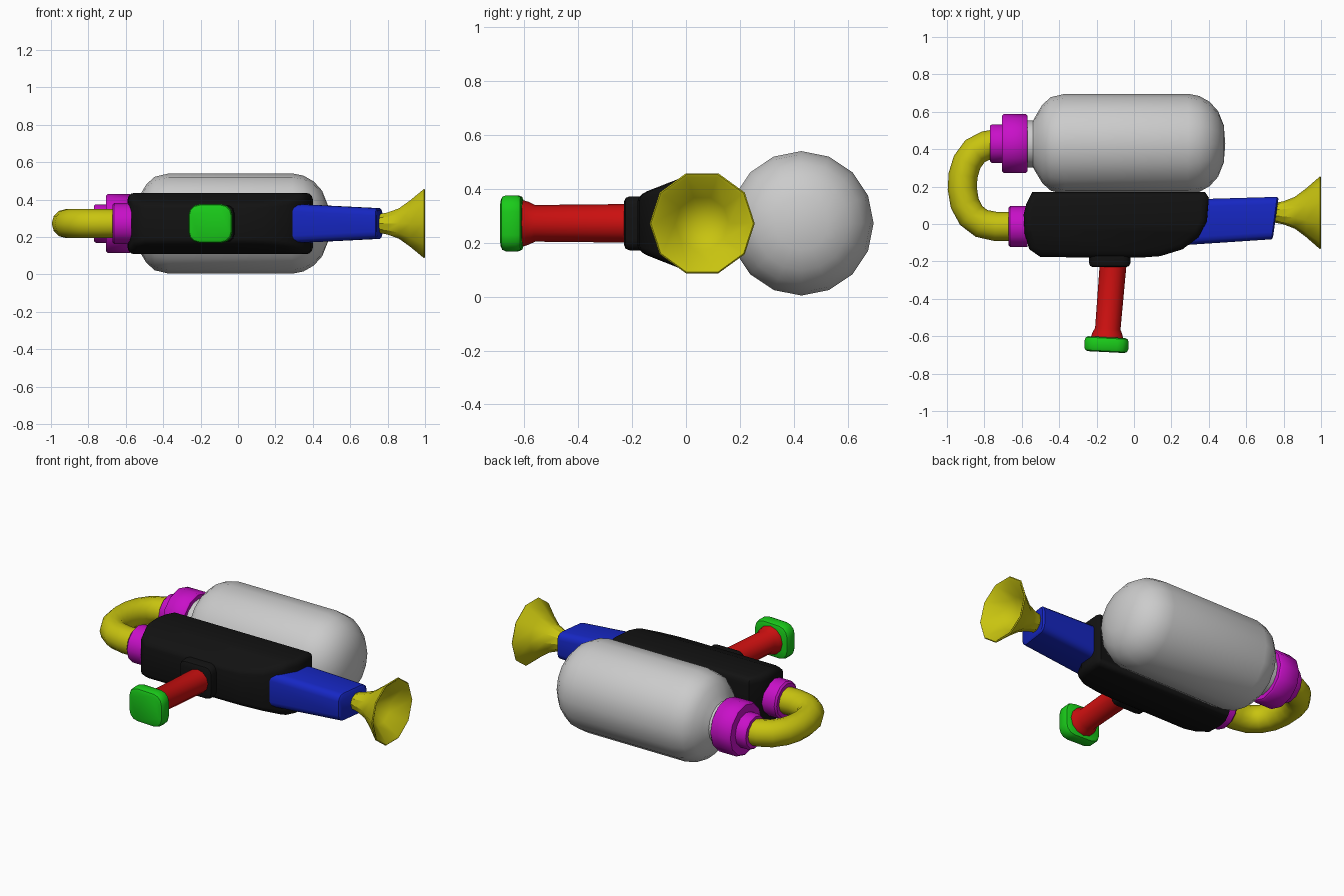
import bpy, bmesh, math
from mathutils import Vector, Matrix

if "Cube" in bpy.data.objects:
    bpy.data.objects.remove(bpy.data.objects["Cube"])

ZC = 0.272  # height of the common centre plane
COLORS = {
    "black": (0.006, 0.006, 0.006, 1), "red": (0.6, 0.005, 0.005, 1),
    "green": (0.01, 0.6, 0.01, 1), "blue": (0.008, 0.02, 0.55, 1),
    "yellow": (0.58, 0.55, 0.005, 1), "magenta": (0.58, 0.005, 0.58, 1)}
MATS = {}
for key, value in COLORS.items():
    MATS[key] = bpy.data.materials.new(key)
    MATS[key].diffuse_color = value


def finish(name, bm, color=None, angle=40):
    bmesh.ops.remove_doubles(bm, verts=bm.verts, dist=1e-5)
    bmesh.ops.recalc_face_normals(bm, faces=bm.faces)
    me = bpy.data.meshes.new(name)
    bm.to_mesh(me)
    bm.free()
    ob = bpy.data.objects.new(name, me)
    bpy.context.collection.objects.link(ob)
    if color:
        me.materials.append(MATS[color])
    bpy.ops.object.select_all(action='DESELECT')
    ob.select_set(True)
    bpy.context.view_layer.objects.active = ob
    bpy.ops.object.shade_smooth_by_angle(angle=math.radians(angle))
    return ob


def loft(name, rings, color=None, angle=40):
    """Skin a list of equal-sized point rings and close both ends."""
    bm = bmesh.new()
    rows = [[bm.verts.new(p) for p in ring] for ring in rings]
    n = len(rows[0])
    for a, b in zip(rows, rows[1:]):
        for i in range(n):
            j = (i + 1) % n
            bm.faces.new((a[i], a[j], b[j], b[i]))
    bm.faces.new(rows[0])
    bm.faces.new(rows[-1])
    bmesh.ops.dissolve_degenerate(bm, edges=bm.edges, dist=1e-5)
    return finish(name, bm, color, angle)


def ring(centre, axis, r, sides):
    axis = Vector(axis).normalized()
    up = Vector((0, 0, 1))
    side = axis.cross(up)
    return [Vector(centre) + r * (side * math.cos(t) + up * math.sin(t))
            for t in (2 * math.pi * i / sides for i in range(sides))]


def lathe(name, y, profile, sides, color=None, angle=40):
    """Turn (x, radius) points around a line parallel to x."""
    return loft(name, [ring((x, y, ZC), (1, 0, 0), max(r, 1e-6), sides)
                       for x, r in profile], color, angle)


def rounded_box(name, centre, size, color, bevel, tilt=0):
    bm = bmesh.new()
    bmesh.ops.create_cube(bm, size=1)
    bmesh.ops.scale(bm, vec=size, verts=bm.verts)
    # round the outline seen along y, then soften the rims
    along = [e for e in bm.edges if abs((e.verts[0].co - e.verts[1].co).y) > 1e-4]
    bmesh.ops.bevel(bm, geom=along, offset=bevel, segments=3, profile=0.5, affect='EDGES')
    rims = [e for e in bm.edges if abs((e.verts[0].co - e.verts[1].co).y) < 1e-4]
    bmesh.ops.bevel(bm, geom=rims, offset=0.02, segments=2, profile=0.5, affect='EDGES')
    bm.transform(Matrix.Translation(centre) @ Matrix.Rotation(tilt, 4, 'Z'))
    return finish(name, bm, color)


# Tank with domed end and neck
lathe("tank", 0.428, [(-0.60, 0.125), (-0.54, 0.125), (-0.52, 0.16), (-0.49, 0.21),
                      (-0.445, 0.25), (-0.37, 0.268), (0.29, 0.268), (0.35, 0.256),
                      (0.405, 0.225), (0.45, 0.175), (0.48, 0.10), (0.488, 0.0)], 16, angle=45)

# Hose couplings
lathe("tank_coupling", 0.43, [(-0.77, 0.095), (-0.76, 0.103), (-0.705, 0.103),
                              (-0.705, 0.15), (-0.695, 0.158), (-0.58, 0.158),
                              (-0.57, 0.15)], 12, "magenta")
lathe("body_coupling", -0.013, [(-0.672, 0.10), (-0.662, 0.11), (-0.57, 0.11)], 12, "magenta")

# Hose, bent around the back
path = [(-0.74, 0.428), (-0.79, 0.42), (-0.85, 0.39), (-0.893, 0.33), (-0.914, 0.26),
        (-0.918, 0.19), (-0.905, 0.11), (-0.87, 0.045), (-0.815, 0.003), (-0.74, -0.013),
        (-0.64, -0.013)]
hose = []
for i, p in enumerate(path):
    a, b = path[max(i - 1, 0)], path[min(i + 1, len(path) - 1)]
    hose.append(ring((p[0], p[1], ZC), (b[0] - a[0], b[1] - a[1], 0), 0.078, 12))
loft("hose", hose, "yellow", 60)

# Body: side outline extruded across z, rims rounded, lower part thinned
outline = [(-0.545, 0.17), (-0.575, 0.11), (-0.59, 0.05), (-0.585, -0.05), (-0.56, -0.135),
           (-0.50, -0.177), (0.03, -0.18), (0.14, -0.172), (0.26, -0.135), (0.345, -0.07),
           (0.39, 0.015), (0.40, 0.14), (0.38, 0.17)]
H = 0.164
bm = bmesh.new()
face = bm.faces.new([bm.verts.new((x, y, -H)) for x, y in outline])
top = bmesh.ops.extrude_face_region(bm, geom=[face])
bmesh.ops.translate(bm, vec=(0, 0, 2 * H),
                    verts=[v for v in top["geom"] if isinstance(v, bmesh.types.BMVert)])
rims = [e for e in bm.edges if abs(e.verts[0].co.z - e.verts[1].co.z) < 1e-4]
bmesh.ops.bevel(bm, geom=rims, offset=0.035, segments=3, profile=0.5, affect='EDGES')
bmesh.ops.bisect_plane(bm, geom=bm.verts[:] + bm.edges[:] + bm.faces[:],
                       plane_co=(0, -0.03, 0), plane_no=(0, 1, 0))
for v in bm.verts:
    t = min(max((-0.03 - v.co.y) / 0.15, 0), 1)
    v.co.z = ZC + v.co.z * (1 - 0.36 * t)
finish("body", bm, "black")
rounded_box("grip_mount", (-0.13, -0.17, ZC), (0.22, 0.12, 0.2), "black", 0.04)

# Grip and its end cap
grip = [((-0.108, -0.17), 0.072), ((-0.140, -0.56), 0.068),
        ((-0.142, -0.585), 0.08), ((-0.144, -0.62), 0.09)]
loft("grip", [ring((x, y, ZC), (-0.08, -1, 0), r, 12) for (x, y), r in grip], "red")
rounded_box("grip_cap", (-0.147, -0.645, ZC), (0.235, 0.08, 0.208), "green",
            0.06, math.radians(-3))

# Barrel: tapered rounded section, end slightly tilted


def barrel_ring(top_pt, bottom_pt, hz, c=0.04):
    t, b = Vector((*top_pt, ZC)), Vector((*bottom_pt, ZC))
    mid, half = (t + b) / 2, (t - b) / 2
    u, h = half.normalized(), half.length
    pts = []
    for q, (su, sz) in enumerate([(1, 1), (-1, 1), (-1, -1), (1, -1)]):
        for k in range(4):
            ang = q * math.pi / 2 + k * math.pi / 6
            pts.append(mid + u * (su * (h - c) + c * math.cos(ang))
                       + Vector((0, 0, sz * (hz - c) + c * math.sin(ang))))
    return pts


loft("barrel", [barrel_ring((0.25, 0.13), (0.22, -0.116), 0.108),
                barrel_ring((0.765, 0.145), (0.735, -0.082), 0.082),
                barrel_ring((0.772, 0.135), (0.743, -0.072), 0.072, 0.03)], "blue")

# Nozzle: flared horn, hollow inside
lathe("nozzle", 0.06, [(0.74, 0.05), (0.80, 0.062), (0.86, 0.085), (0.92, 0.13), (0.995, 0.195),
                       (1.0, 0.19), (0.995, 0.18), (0.92, 0.10), (0.83, 0.0)], 10, "yellow", 30)

for m in bpy.data.materials:
    if m.users and not m.is_grease_pencil:
        m.use_nodes = True
        m.node_tree.nodes["Principled BSDF"].inputs["Base Color"].default_value = m.diffuse_color
